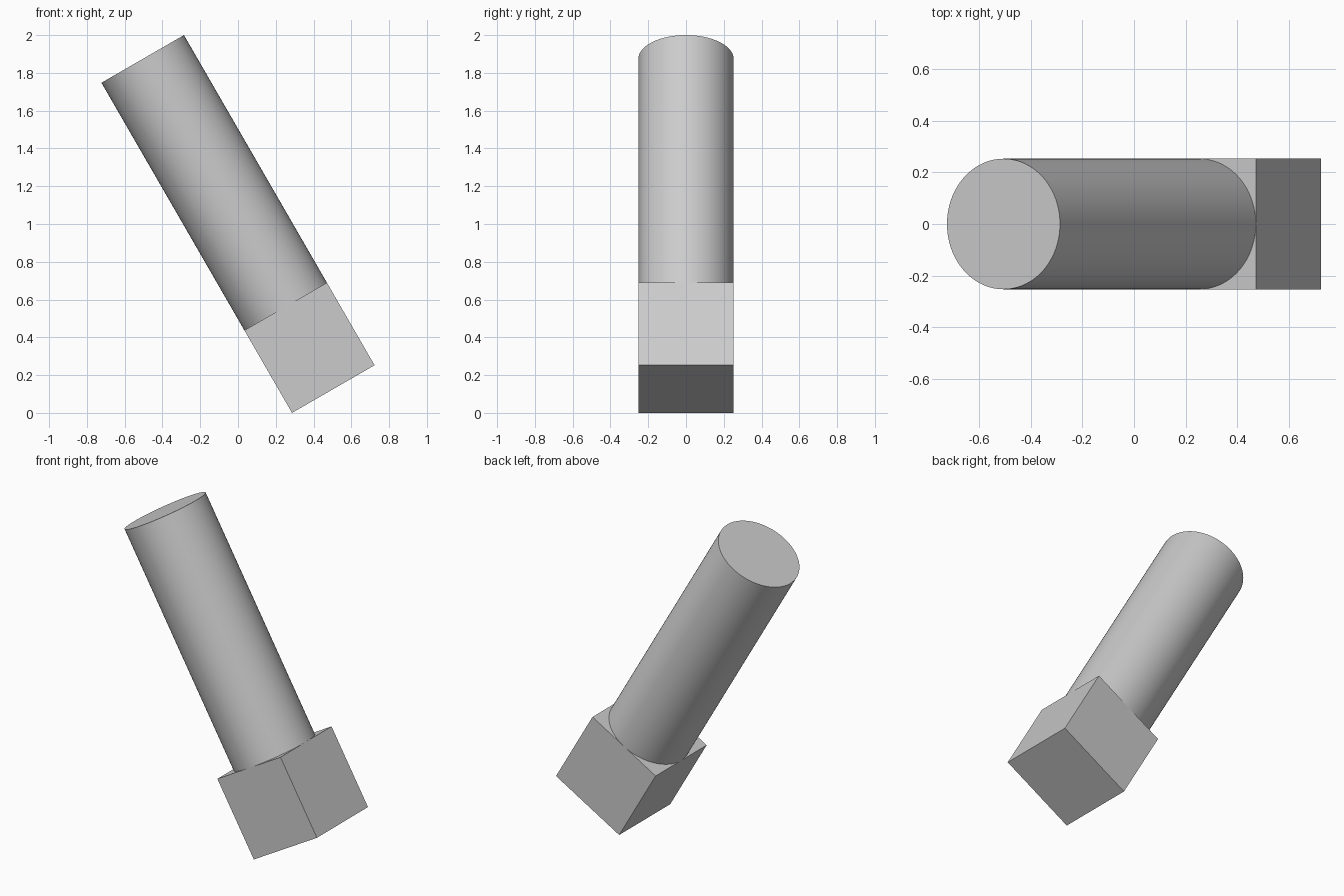
import bpy
import math
from mathutils import Matrix, Vector

if "Cube" in bpy.data.objects:
    bpy.data.objects.remove(bpy.data.objects["Cube"], do_unlink=True)

# Proportions: a cube block with a round shaft three widths long, leaning 30 degrees
LEAN = math.radians(30)
WIDTH = 2 / (4 * math.cos(LEAN) + math.sin(LEAN))
tilt = Matrix.Rotation(-LEAN, 4, 'Y')
middle = Vector((0, 0, 1))

grey = bpy.data.materials.new("light_grey")
grey.use_nodes = True
colour = (0.6, 0.6, 0.6, 1)
grey.diffuse_color = colour
grey.node_tree.nodes["Principled BSDF"].inputs["Base Color"].default_value = colour


def place(name, along):
    """Name the active part and set it on the leaning axis."""
    part = bpy.context.object
    part.name = name
    part.data.materials.append(grey)
    part.location = middle + tilt @ Vector((0, 0, along * WIDTH))
    part.rotation_euler = (0, -LEAN, 0)
    return part


# Square block at the foot
bpy.ops.mesh.primitive_cube_add(size=WIDTH)
place("square_block", -1.5)

# Round shaft rising from the block
bpy.ops.mesh.primitive_cylinder_add(vertices=96, radius=WIDTH / 2, depth=3 * WIDTH)
place("round_shaft", 0.5)
bpy.ops.object.shade_smooth_by_angle(angle=math.radians(30))
